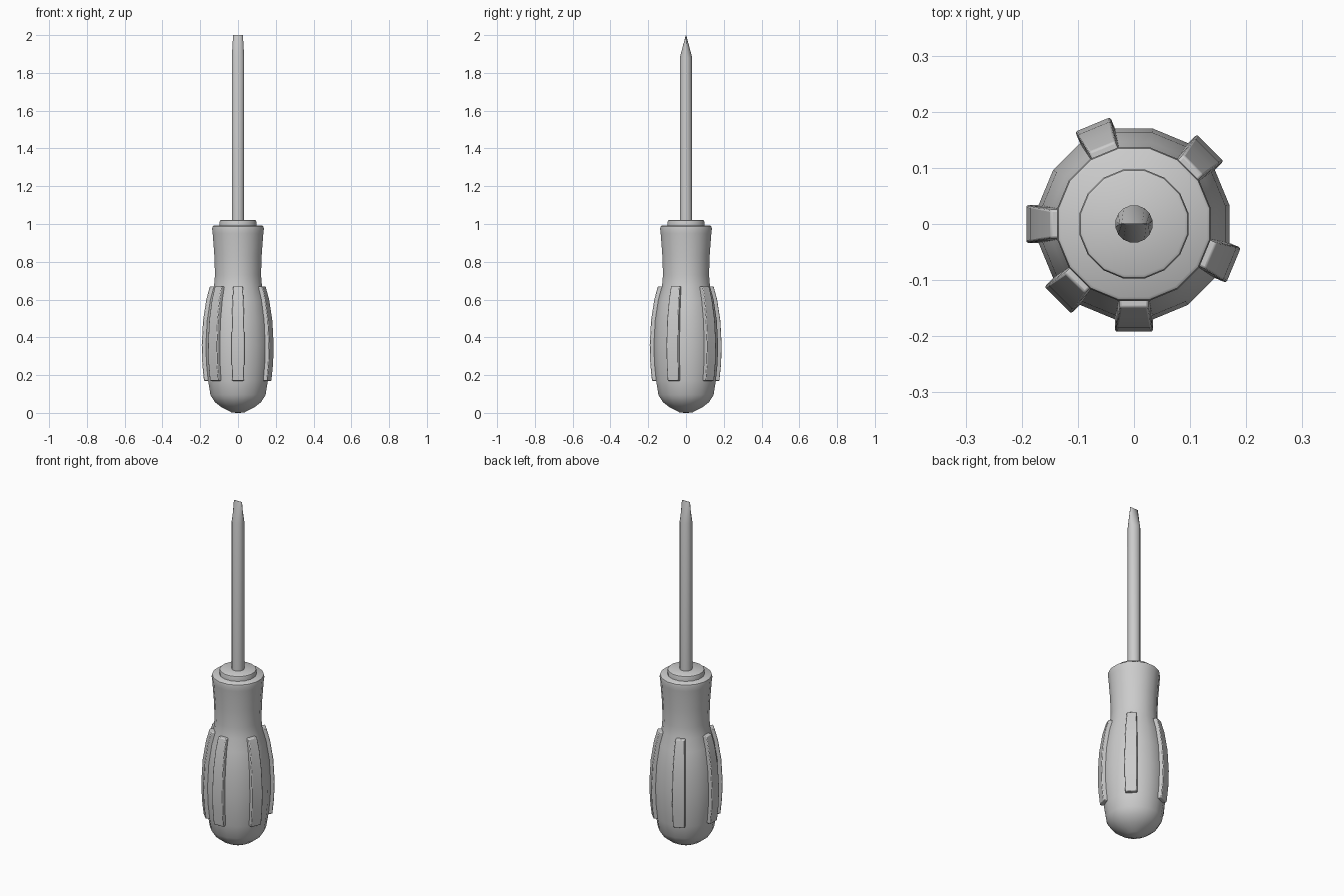
import bpy, bmesh, math

if "Cube" in bpy.data.objects:
    bpy.data.objects.remove(bpy.data.objects["Cube"])

SIDES = 16
COS = math.cos(math.pi / SIDES)
TAN = math.tan(math.pi / SIDES)


def finish(bm, name, bevel=0.0, angle=35):
    bmesh.ops.recalc_face_normals(bm, faces=bm.faces[:])
    mesh = bpy.data.meshes.new(name)
    bm.to_mesh(mesh)
    bm.free()
    ob = bpy.data.objects.new(name, mesh)
    bpy.context.collection.objects.link(ob)
    if bevel:
        mod = ob.modifiers.new("soft_edges", 'BEVEL')
        mod.width = bevel
        mod.segments = 2
        mod.limit_method = 'ANGLE'
        mod.angle_limit = math.radians(50)
    bpy.ops.object.select_all(action='DESELECT')
    bpy.context.view_layer.objects.active = ob
    ob.select_set(True)
    bpy.ops.object.shade_smooth_by_angle(angle=math.radians(angle))
    return ob


def loft(rings):
    """Skin a stack of point rings and cap both ends."""
    bm = bmesh.new()
    loops = [[bm.verts.new(p) for p in ring] for ring in rings]
    n = len(loops[0])
    for a, b in zip(loops, loops[1:]):
        for i in range(n):
            j = (i + 1) % n
            bm.faces.new((a[i], a[j], b[j], b[i]))
    bm.faces.new(loops[0][::-1])
    bm.faces.new(loops[-1])
    return bm


def ring(rx, ry, z):
    """16-sided ring with flat sides facing the axes; radii reach the flats."""
    return [(rx / COS * math.cos((i + 0.5) * math.tau / SIDES),
             ry / COS * math.sin((i + 0.5) * math.tau / SIDES), z)
            for i in range(SIDES)]


# Handle: rounded butt, swollen grip, narrow neck and flared top
grip = [(0.158, 0.17), (0.167, 0.26), (0.17, 0.36), (0.163, 0.49),
        (0.146, 0.60), (0.127, 0.67)]
handle = ([(0.035, 0.003), (0.088, 0.03), (0.122, 0.057), (0.146, 0.095)] + grip +
          [(0.122, 0.73), (0.125, 0.83), (0.134, 0.95), (0.137, 0.975),
           (0.135, 0.987), (0.130, 0.991)])
finish(loft([ring(0.008, 0.008, 0)] + [ring(r, r, z) for r, z in handle]), "handle", angle=40)

# Grip ribs: raised strips following six of the handle's flats
for k, deg in enumerate((-90, -22.5, 45, 112.5, 180, 225)):
    a = math.radians(deg)
    c, s = math.cos(a), math.sin(a)
    rings = []
    for r, z in grip:
        w = r * TAN
        rings.append([(u * c - v * s, u * s + v * c, z) for u, v in
                      ((r - 0.012, -w), (r + 0.022, -w), (r + 0.022, w), (r - 0.012, w))])
    finish(loft(rings), f"grip_rib_{k + 1}", bevel=0.004)

# Collar on top of the handle
collar = [(0.097, 0.98), (0.097, 1.012), (0.095, 1.018), (0.090, 1.021)]
finish(loft([ring(r, r, z) for r, z in collar]), "collar", angle=40)

# Shaft with a flat blade tip tapering to an edge
finish(loft([ring(0.033, 0.033, 1.0), ring(0.033, 0.033, 1.88),
             ring(0.026, 0.001, 2.0)]), "shaft", angle=30)
